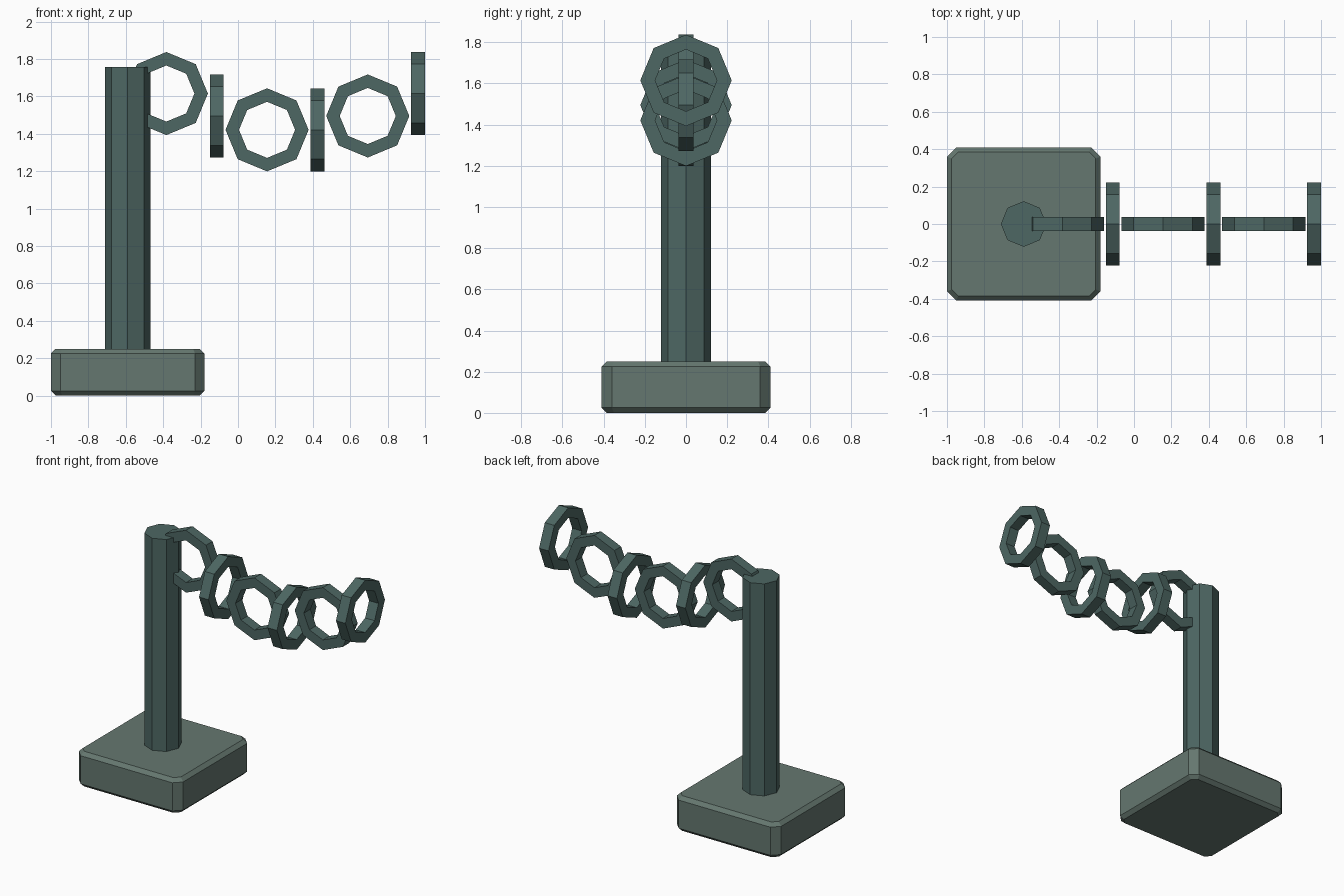
import bpy, bmesh, math

if "Cube" in bpy.data.objects:
    bpy.data.objects.remove(bpy.data.objects["Cube"])

def material(name, rgb):
    m = bpy.data.materials.new(name)
    m.diffuse_color = (*rgb, 1)
    m.use_nodes = True
    m.node_tree.nodes["Principled BSDF"].inputs["Base Color"].default_value = m.diffuse_color
    return m

STONE = material("stone", (0.13, 0.185, 0.16))
IRON = material("iron", (0.075, 0.135, 0.125))

def finish(name, bm, loc, mat):
    bmesh.ops.recalc_face_normals(bm, faces=bm.faces)
    me = bpy.data.meshes.new(name)
    bm.to_mesh(me)
    bm.free()
    me.materials.append(mat)
    ob = bpy.data.objects.new(name, me)
    ob.location = loc
    bpy.context.collection.objects.link(ob)
    return ob

def skin(bm, loops, closed):
    """Bridge equal-length loops; cap the ends unless the loops close on themselves."""
    rings = [[bm.verts.new(p) for p in lp] for lp in loops]
    n = len(rings[0])
    pairs = list(zip(rings, rings[1:]))
    if closed:
        pairs.append((rings[-1], rings[0]))
    else:
        bm.faces.new(rings[0])
        bm.faces.new(rings[-1])
    for a, b in pairs:
        for i in range(n):
            j = (i + 1) % n
            bm.faces.new((a[i], a[j], b[j], b[i]))

def octagon(r, z):
    return [(r * math.cos(k * math.pi / 4), r * math.sin(k * math.pi / 4), z)
            for k in range(8)]

def cut_square(h, c, z):
    q = h - c
    return [(h, -q, z), (h, q, z), (q, h, z), (-q, h, z),
            (-h, q, z), (-h, -q, z), (-q, -h, z), (q, -h, z)]

# Base block with cut corners and chamfered rims
bm = bmesh.new()
skin(bm, [cut_square(0.385, 0.035, 0), cut_square(0.41, 0.05, 0.025),
          cut_square(0.41, 0.05, 0.225), cut_square(0.385, 0.035, 0.25)], False)
finish("base", bm, (-0.59, 0, 0), STONE)

# Octagonal post
bm = bmesh.new()
skin(bm, [octagon(0.122, 0.25), octagon(0.122, 1.757)], False)
finish("post", bm, (-0.59, 0, 0), IRON)

# Sagging chain of octagonal links, alternately turned a quarter
R, r, t = 0.222, 0.15, 0.037
for i in range(6):
    bm = bmesh.new()
    skin(bm, [octagon(R, -t), octagon(R, t), octagon(r, t), octagon(r, -t)], True)
    z = 1.615 - 0.204 * math.sin(math.pi * i / 5)
    link = finish(f"chain_link_{i + 1}", bm, (-0.383 + 0.2692 * i, 0, z), IRON)
    link.rotation_euler = (math.pi / 2, 0, math.pi / 2 * (i % 2))
